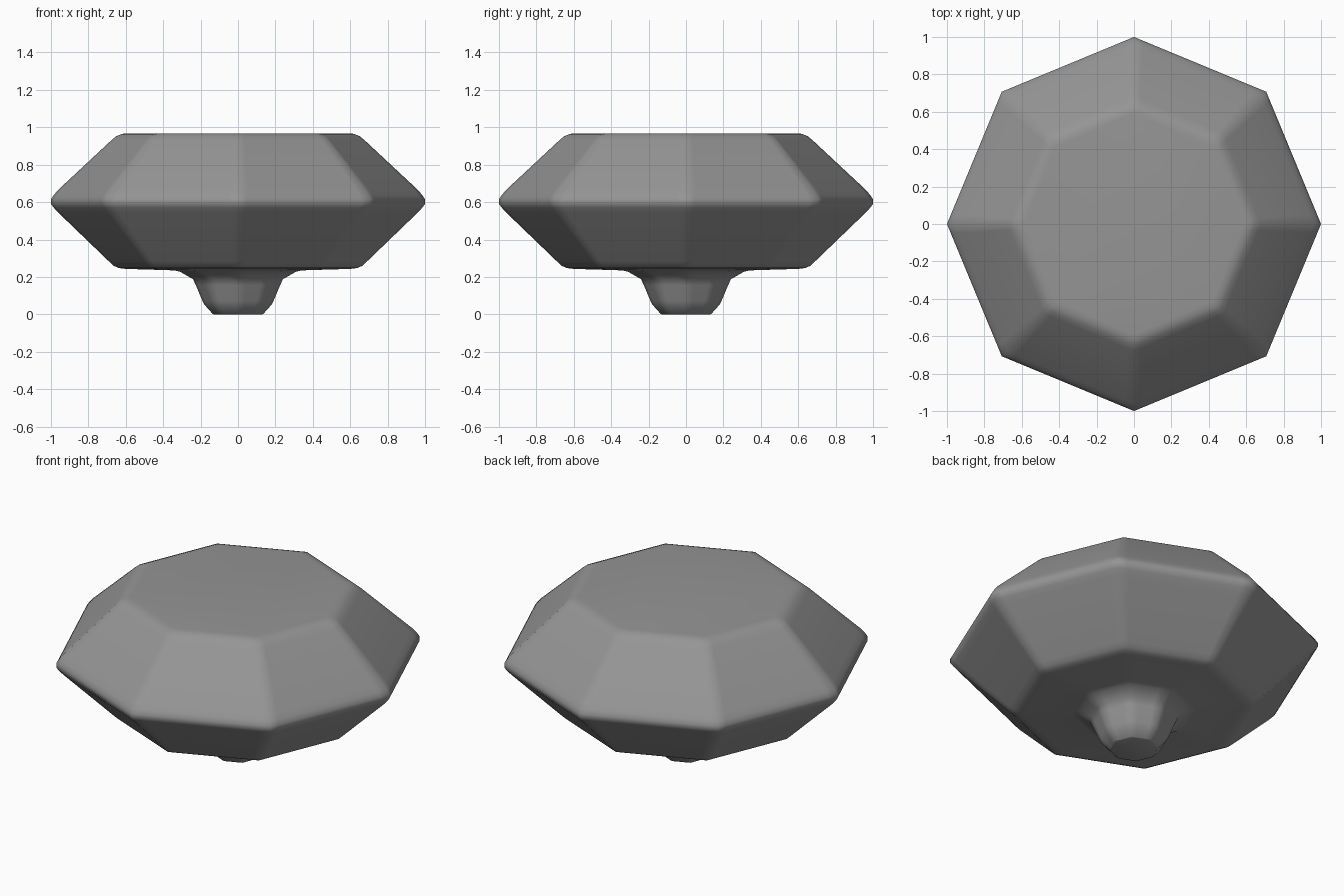
import bpy, bmesh
from math import sin, cos, pi
from mathutils import Vector

if "Cube" in bpy.data.objects:
    bpy.data.objects.remove(bpy.data.objects["Cube"])

SIDES = 8


def octagon(r, z):
    """Octagon ring with extra points beside each corner, so only the corners shade softly."""
    soft = 0.07 if r > 0.4 else 0.25
    c = [Vector((r * cos(2 * pi * i / SIDES), r * sin(2 * pi * i / SIDES), z)) for i in range(SIDES)]
    pts = []
    for i in range(SIDES):
        pts += [c[i].lerp(c[i - 1], soft), c[i], c[i].lerp(c[(i + 1) % SIDES], soft)]
    return pts


def faceted_lathe(name, profile):
    bm = bmesh.new()
    rings = [[bm.verts.new(p) for p in octagon(r, z)] for r, z in profile]
    n = len(rings[0])
    for a, b in zip(rings, rings[1:]):
        for i in range(n):
            j = (i + 1) % n
            bm.faces.new((a[i], a[j], b[j], b[i]))
    bm.faces.new(rings[0])
    bm.faces.new(rings[-1])
    bmesh.ops.recalc_face_normals(bm, faces=bm.faces)
    mesh = bpy.data.meshes.new(name)
    bm.to_mesh(mesh)
    bm.free()
    ob = bpy.data.objects.new(name, mesh)
    bpy.context.collection.objects.link(ob)
    return ob


# Gem-shaped knob with softened rims, flowing into a flared stem (radius, height)
knob = faceted_lathe("faceted_knob", [
    (0.59, 0.968), (0.62, 0.965), (0.65, 0.953), (0.68, 0.928),
    (0.96, 0.667), (0.985, 0.638), (1.0, 0.615), (1.0, 0.59), (0.985, 0.57), (0.96, 0.543),
    (0.69, 0.283), (0.665, 0.26), (0.64, 0.248), (0.60, 0.243),
    (0.34, 0.235), (0.31, 0.228), (0.24, 0.188),
    (0.225, 0.155), (0.19, 0.072), (0.18, 0.052), (0.135, 0.002), (0.13, 0.0),
])

# Dark grey finish
dark = bpy.data.materials.new("dark_grey")
dark.diffuse_color = (0.3, 0.3, 0.3, 1)
dark.use_nodes = True
dark.node_tree.nodes["Principled BSDF"].inputs["Base Color"].default_value = dark.diffuse_color
knob.data.materials.append(dark)

# Smooth shading, keeping the stem's end cap crisp
bpy.context.view_layer.objects.active = knob
knob.select_set(True)
bpy.ops.object.shade_smooth_by_angle(angle=pi / 4)
